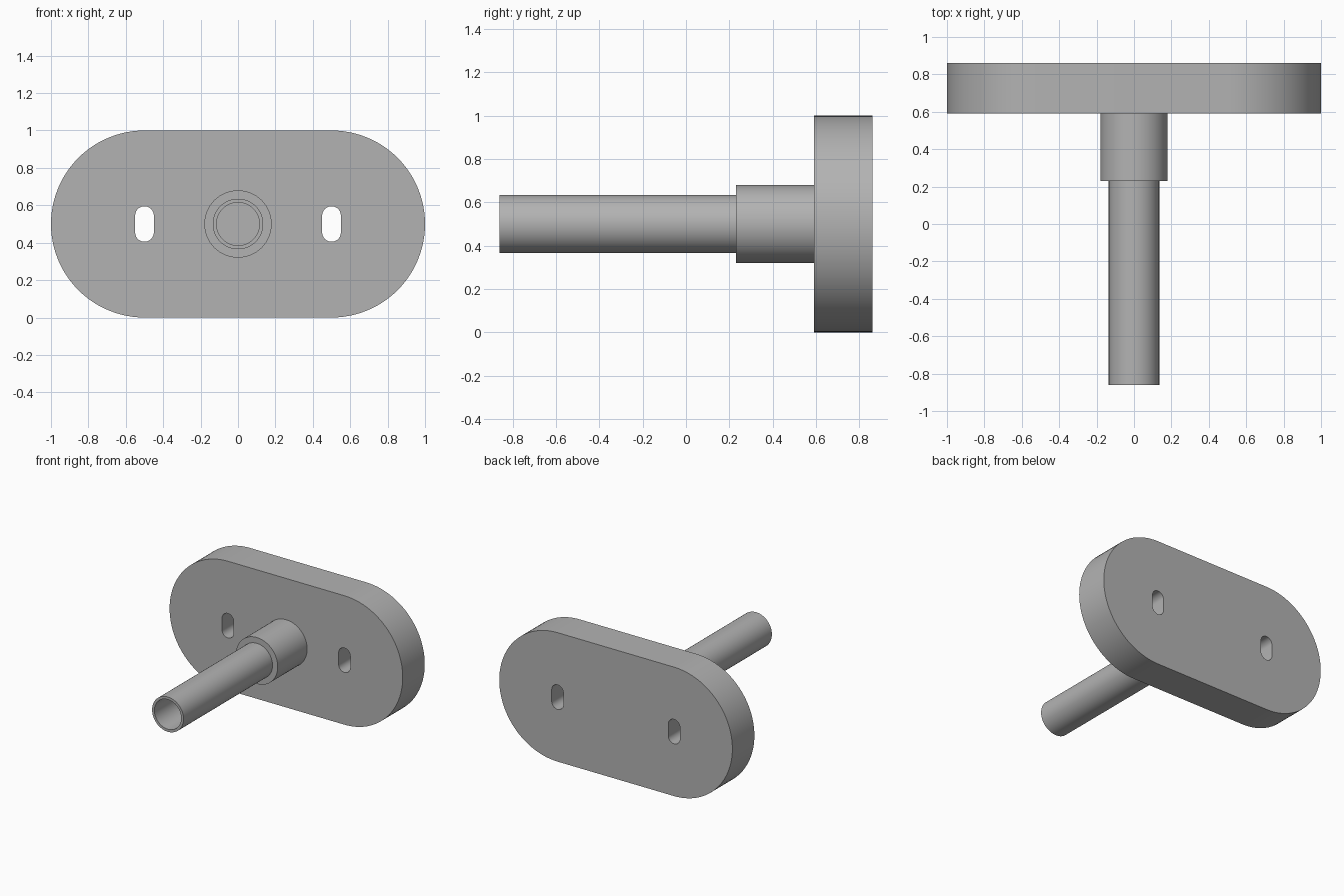
import bpy
import bmesh
from math import pi, cos, sin, radians
from mathutils import Vector, Matrix

cube = bpy.data.objects.get("Cube")
if cube:
    bpy.data.objects.remove(cube, do_unlink=True)

GREY = 0.45
AXIS_Z = 0.5          # height of the shared centre line
PLATE_FRONT, PLATE_BACK = 0.59, 0.86

metal = bpy.data.materials.new("grey metal")
metal.use_nodes = True
metal.diffuse_color = (GREY, GREY, GREY, 1)
metal.node_tree.nodes["Principled BSDF"].inputs["Base Color"].default_value = (GREY, GREY, GREY, 1)


def finish(name, bm):
    """Turn a bmesh into a smooth-shaded object with sharp rims."""
    bmesh.ops.recalc_face_normals(bm, faces=bm.faces)
    mesh = bpy.data.meshes.new(name)
    bm.to_mesh(mesh)
    bm.free()
    mesh.materials.append(metal)
    obj = bpy.data.objects.new(name, mesh)
    bpy.context.collection.objects.link(obj)
    bpy.ops.object.select_all(action='DESELECT')
    obj.select_set(True)
    bpy.context.view_layer.objects.active = obj
    bpy.ops.object.shade_smooth_by_angle(angle=radians(30))
    return obj


def capsule_loop(bm, cx, radius, half_x, half_z, steps):
    """Closed edge loop of a round-ended slot, lengthened along x or z."""
    start = 0 if half_z else -pi / 2
    verts = []
    for side in (1, -1):
        for i in range(steps + 1):
            a = start + pi * i / steps + (0 if side > 0 else pi)
            verts.append(bm.verts.new((cx + side * half_x + radius * cos(a), PLATE_FRONT,
                                       AXIS_Z + side * half_z + radius * sin(a))))
    return [bm.edges.new((v, verts[i - 1])) for i, v in enumerate(verts)]


# Mounting plate with two through slots
bm = bmesh.new()
edges = capsule_loop(bm, 0, 0.5, 0.5, 0, 48)
for x in (-0.5, 0.5):
    edges += capsule_loop(bm, x, 0.05, 0, 0.045, 16)
bmesh.ops.triangle_fill(bm, edges=edges, use_beauty=True, normal=(0, -1, 0))
out = bmesh.ops.extrude_face_region(bm, geom=list(bm.faces), use_keep_orig=True)
moved = [g for g in out["geom"] if isinstance(g, bmesh.types.BMVert)]
bmesh.ops.translate(bm, verts=moved, vec=(0, PLATE_BACK - PLATE_FRONT, 0))
finish("mounting_plate", bm)

# Hollow tube with stepped collar, turned around the y axis: (radius, y)
profile = [(0.115, 0.6), (0.115, -0.86), (0.135, -0.86), (0.135, 0.23),
           (0.18, 0.23), (0.18, 0.6)]
bm = bmesh.new()
ring = [bm.verts.new((r, y, AXIS_Z)) for r, y in profile]
outline = [bm.edges.new((v, ring[i - 1])) for i, v in enumerate(ring)]
bmesh.ops.spin(bm, geom=ring + outline, cent=(0, 0, AXIS_Z), axis=(0, 1, 0),
               angle=2 * pi, steps=64, use_merge=True)
bmesh.ops.remove_doubles(bm, verts=bm.verts, dist=0.0001)
finish("collared_tube", bm)
